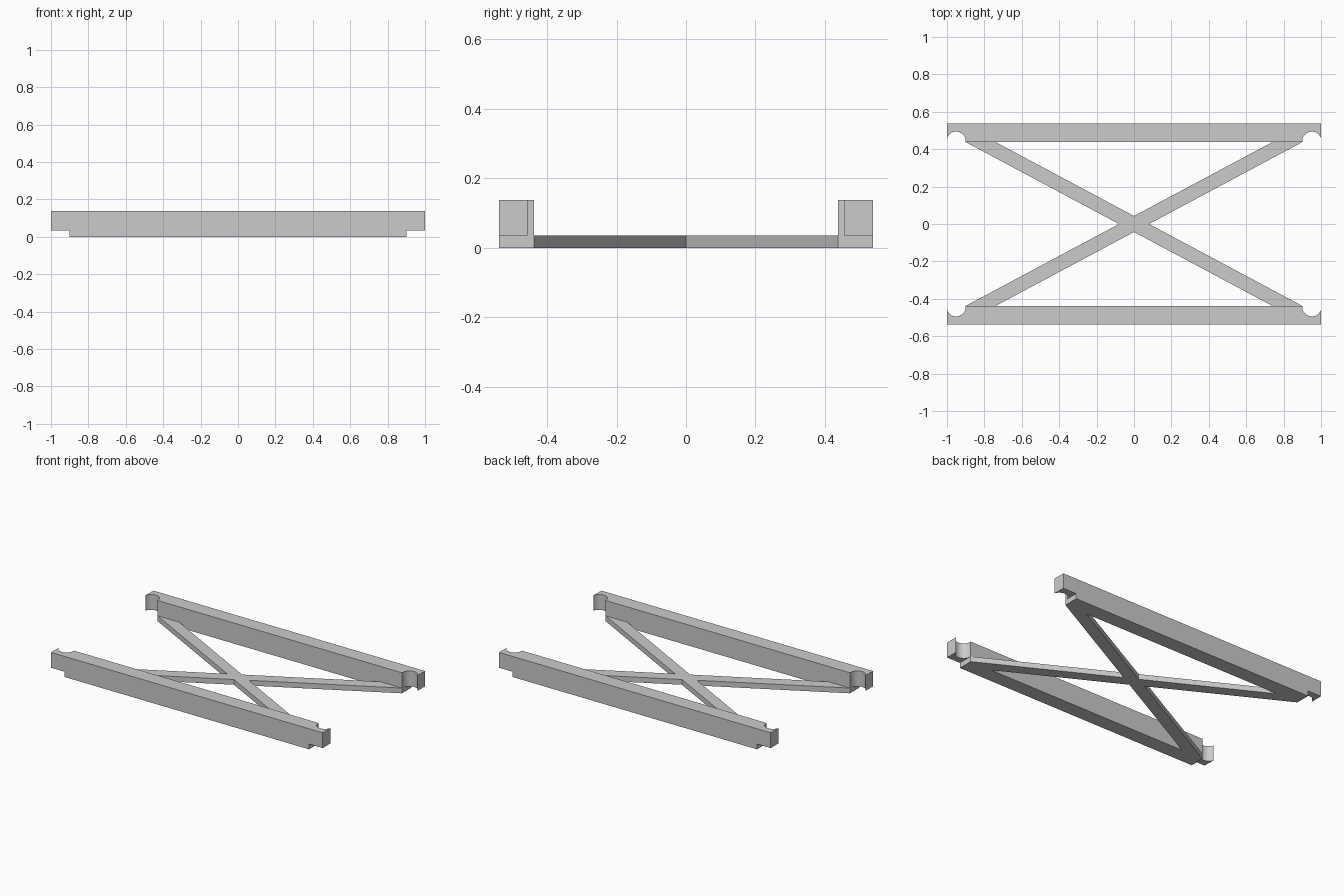
import bpy
import bmesh
import math
from mathutils import Matrix

cube = bpy.data.objects.get("Cube")
if cube:
    bpy.data.objects.remove(cube, do_unlink=True)

INNER, OUTER = 0.438, 0.538      # rail faces along y
TOP, STEP = 0.137, 0.035         # rail height, brace and step height
FOOT = 0.9                       # half length of the rail's lower part

grey = bpy.data.materials.new("light grey")
grey.use_nodes = True
colour = (0.6, 0.6, 0.6, 1)
grey.diffuse_color = colour
grey.node_tree.nodes["Principled BSDF"].inputs["Base Color"].default_value = colour


def add_object(name, bm):
    """Turn a bmesh into a grey object."""
    bmesh.ops.recalc_face_normals(bm, faces=bm.faces)
    mesh = bpy.data.meshes.new(name)
    bm.to_mesh(mesh)
    bm.free()
    mesh.materials.append(grey)
    obj = bpy.data.objects.new(name, mesh)
    bpy.context.collection.objects.link(obj)
    return obj


def prism(name, outline, direction):
    """Extrude a flat outline along a direction."""
    bm = bmesh.new()
    face = bm.faces.new([bm.verts.new(p) for p in outline])
    result = bmesh.ops.extrude_face_region(bm, geom=[face], use_keep_orig=True)
    verts = [g for g in result["geom"] if isinstance(g, bmesh.types.BMVert)]
    bmesh.ops.translate(bm, verts=verts, vec=direction)
    return add_object(name, bm)


# Back rail: stepped side profile pushed through its thickness
half = [(FOOT, 0), (FOOT, STEP), (1, STEP), (1, TOP)]
profile = half + [(-x, z) for x, z in reversed(half)]
back_rail = prism("back_rail", [(x, INNER, z) for x, z in profile],
                  (0, OUTER - INNER, 0))

# Round notches at both rail ends
bm = bmesh.new()
for side in (-1, 1):
    bmesh.ops.create_cone(bm, cap_ends=True, segments=48, radius1=0.051,
                          radius2=0.051, depth=0.4,
                          matrix=Matrix.Translation((side * 0.951, 0.443, 0.1)))
cutter = add_object("notch_cutter", bm)
cutter.hide_render = True
notch = back_rail.modifiers.new("notches", 'BOOLEAN')
notch.operation = 'DIFFERENCE'
notch.solver = 'EXACT'
notch.object = cutter
bpy.ops.object.select_all(action='DESELECT')
back_rail.select_set(True)
bpy.context.view_layer.objects.active = back_rail
bpy.ops.object.modifier_apply(modifier=notch.name)
bpy.data.objects.remove(cutter, do_unlink=True)
bpy.ops.object.shade_smooth_by_angle(angle=math.radians(30))

# Front rail: mirrored copy
front_rail = back_rail.copy()
front_rail.data = back_rail.data.copy()
front_rail.name = "front_rail"
front_rail.data.transform(Matrix.Scale(-1, 4, (0, 1, 0)))
front_rail.data.flip_normals()
bpy.context.collection.objects.link(front_rail)

# Cross brace: one flat X-shaped plate between the rails
tip = 0.74
cross_x = (FOOT - tip) / 2
cross_y = INNER * (FOOT - tip) / (FOOT + tip)
quarter = [(cross_x, 0), (FOOT, INNER), (tip, INNER), (0, cross_y)]
upper = quarter + [(-x, y) for x, y in reversed(quarter[:-1])]
lower = [(-x, -y) for x, y in upper[1:-1]]
prism("cross_brace", [(x, y, 0) for x, y in upper + lower], (0, 0, STEP))
